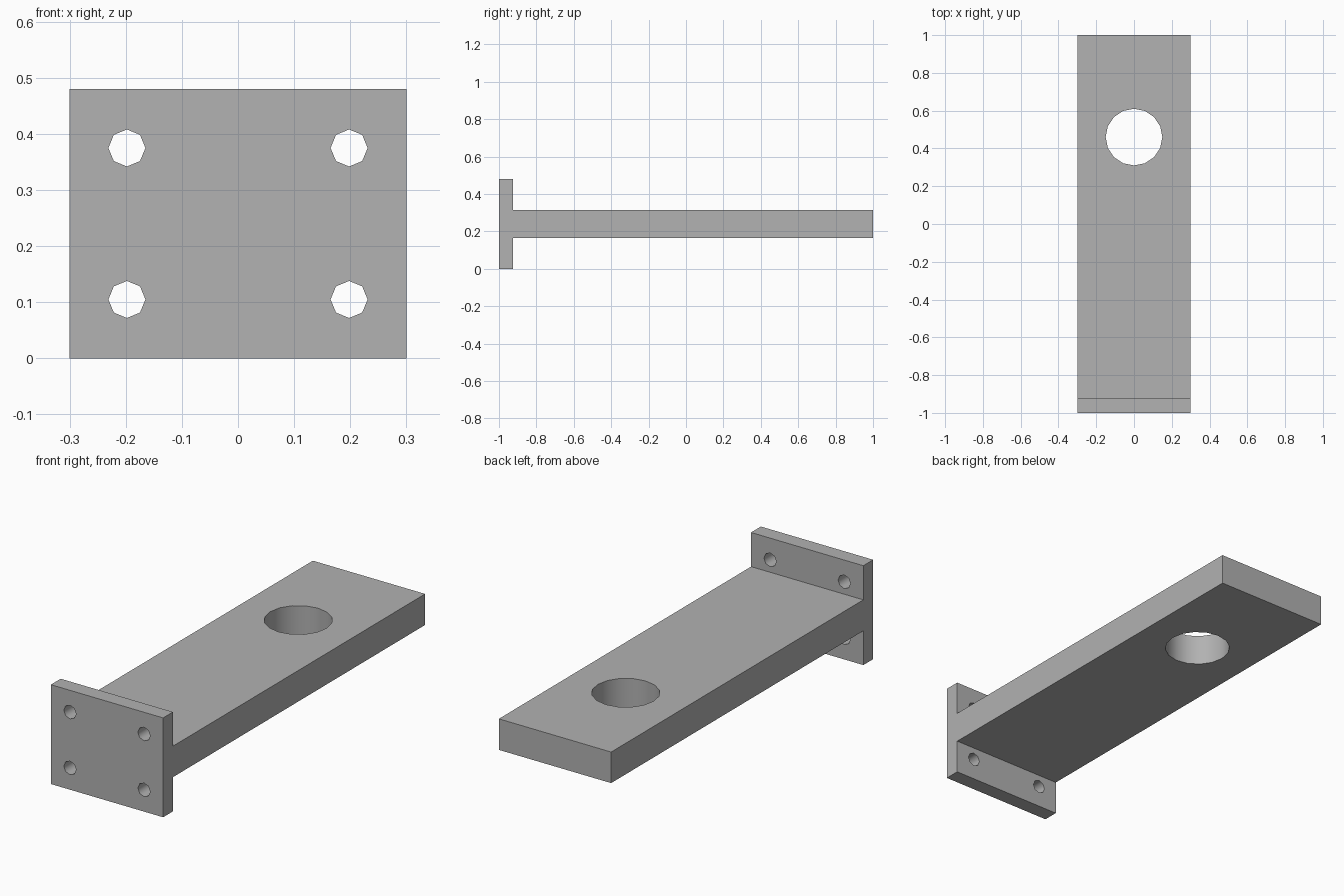
import bpy
import bmesh
from math import radians, pi
from mathutils import Matrix, Vector

cube = bpy.data.objects.get("Cube")
if cube:
    bpy.data.objects.remove(cube, do_unlink=True)

HALF_WIDTH = 0.3
HEIGHT = 0.48
BAR_LOW, BAR_HIGH = 0.165, 0.315
PLATE_BACK = -0.925

grey = bpy.data.materials.new("plain grey")
grey.use_nodes = True
colour = (0.445, 0.445, 0.445, 1)
grey.diffuse_color = colour
grey.node_tree.nodes["Principled BSDF"].inputs["Base Color"].default_value = colour


def make_object(name, bm):
    bmesh.ops.recalc_face_normals(bm, faces=bm.faces[:])
    mesh = bpy.data.meshes.new(name)
    bm.to_mesh(mesh)
    bm.free()
    mesh.materials.append(grey)
    obj = bpy.data.objects.new(name, mesh)
    bpy.context.collection.objects.link(obj)
    return obj


def drill(target, name, centre, radius, sides, turn=None):
    """Cut a round hole through the target, then remove the cutter."""
    bm = bmesh.new()
    matrix = Matrix.Translation(centre) @ (turn or Matrix())
    bmesh.ops.create_cone(bm, cap_ends=True, segments=sides, radius1=radius,
                          radius2=radius, depth=0.3, matrix=matrix)
    cutter = make_object(name, bm)
    cutter.hide_render = True
    mod = target.modifiers.new(name, 'BOOLEAN')
    mod.operation = 'DIFFERENCE'
    mod.solver = 'EXACT'
    mod.object = cutter
    bpy.ops.object.modifier_apply(modifier=mod.name)
    bpy.data.objects.remove(cutter, do_unlink=True)


# Mounting plate and bar: one T-shaped side profile, extruded across the width
profile = [(-1, 0), (PLATE_BACK, 0), (PLATE_BACK, BAR_LOW), (1, BAR_LOW),
           (1, BAR_HIGH), (PLATE_BACK, BAR_HIGH), (PLATE_BACK, HEIGHT), (-1, HEIGHT)]
bm = bmesh.new()
face = bm.faces.new([bm.verts.new((-HALF_WIDTH, y, z)) for y, z in profile])
extruded = bmesh.ops.extrude_face_region(bm, geom=[face])
bmesh.ops.translate(bm, vec=Vector((2 * HALF_WIDTH, 0, 0)),
                    verts=[v for v in extruded["geom"] if isinstance(v, bmesh.types.BMVert)])
bracket = make_object("mounting_bracket", bm)

bpy.ops.object.select_all(action='DESELECT')
bracket.select_set(True)
bpy.context.view_layer.objects.active = bracket

# Large hole through the bar
drill(bracket, "bar_hole_cutter", Vector((0, 0.46, HEIGHT / 2)), 0.15, 16)

# Four bolt holes through the plate
facing_front = Matrix.Rotation(pi / 2, 4, 'X')
for sx in (-1, 1):
    for sz in (-1, 1):
        drill(bracket, "bolt_hole_cutter",
              Vector((sx * 0.198, -1, HEIGHT / 2 + sz * 0.135)), 0.033, 8, facing_front)

# Smooth hole walls, sharp outer edges
bpy.ops.object.shade_smooth_by_angle(angle=radians(50))
